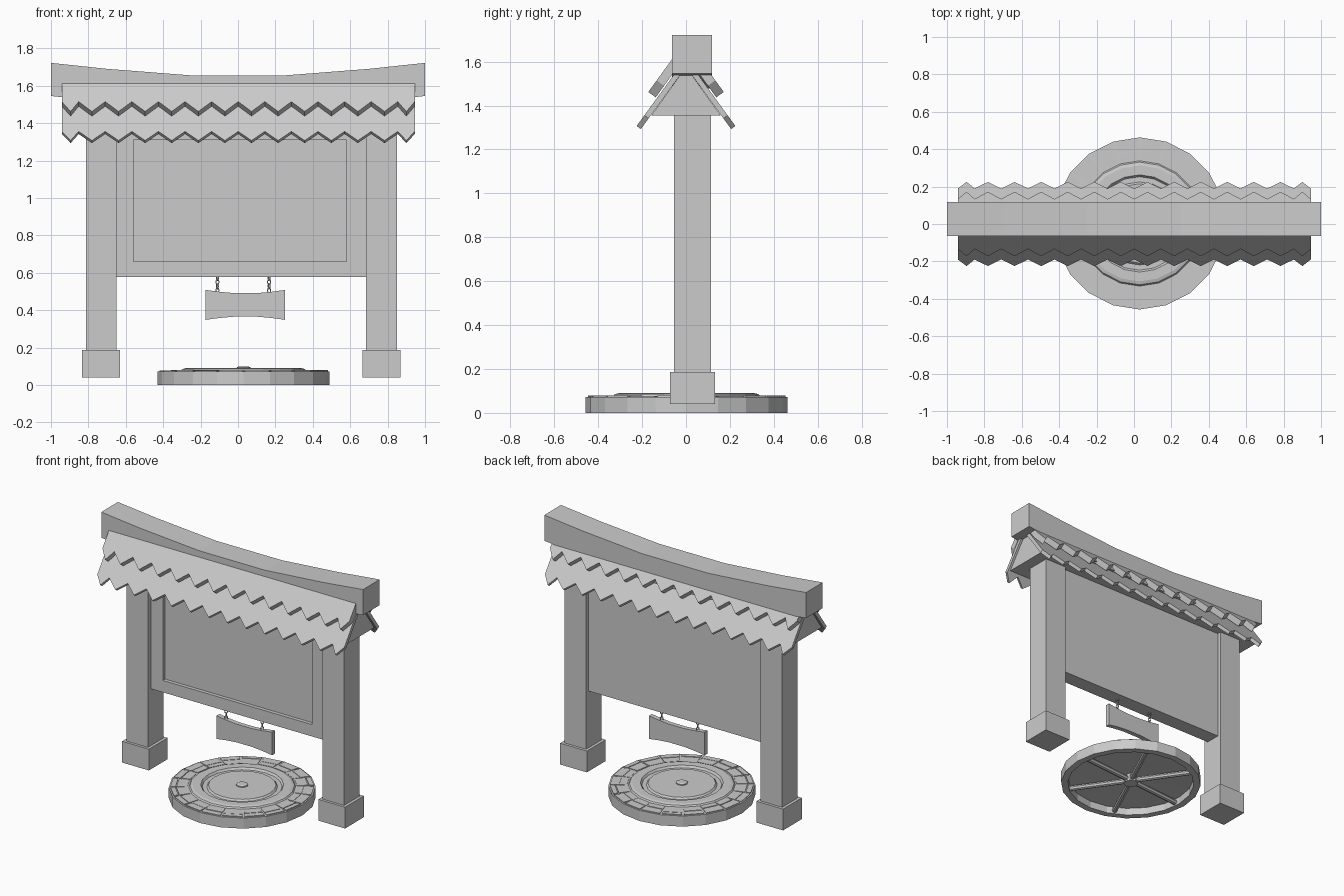
import bpy, bmesh, math, random
from mathutils import Vector, Matrix

if "Cube" in bpy.data.objects:
    bpy.data.objects.remove(bpy.data.objects["Cube"])

random.seed(4)
CX, CY = 0.02, 0.028      # axis of the posts and beam


def finish(name, bm):
    bmesh.ops.recalc_face_normals(bm, faces=bm.faces)
    me = bpy.data.meshes.new(name)
    bm.to_mesh(me)
    bm.free()
    ob = bpy.data.objects.new(name, me)
    bpy.context.collection.objects.link(ob)
    return ob


def prism(name, outline, offset):
    """Extrude a closed outline of 3D points along an offset vector."""
    bm = bmesh.new()
    face = bm.faces.new([bm.verts.new(p) for p in outline])
    ext = bmesh.ops.extrude_face_region(bm, geom=[face])
    moved = [v for v in ext['geom'] if isinstance(v, bmesh.types.BMVert)]
    bmesh.ops.translate(bm, verts=moved, vec=Vector(offset))
    if len(bm.faces) == len(outline) + 1:
        bm.faces.new([bm.verts[i] for i in range(len(outline))])
    return finish(name, bm)


def box(name, lo, hi):
    pts = [(lo[0], lo[1], lo[2]), (hi[0], lo[1], lo[2]),
           (hi[0], hi[1], lo[2]), (lo[0], hi[1], lo[2])]
    return prism(name, pts, (0, 0, hi[2] - lo[2]))


def lathe(name, profile, sides, centre):
    """Revolve a closed (radius, z) profile around the vertical axis."""
    bm = bmesh.new()
    rings = [[bm.verts.new((centre[0] + r * math.sin(2 * math.pi * i / sides),
                            centre[1] + r * math.cos(2 * math.pi * i / sides), z))
              for r, z in profile] for i in range(sides)]
    n = len(profile)
    for i in range(sides):
        a, b = rings[i], rings[(i + 1) % sides]
        for j in range(n):
            k = (j + 1) % n
            bm.faces.new((a[j], a[k], b[k], b[j]))
    bmesh.ops.remove_doubles(bm, verts=bm.verts, dist=1e-5)
    return finish(name, bm)


# Posts with square feet
for side, x in (("left", -0.732), ("right", 0.767)):
    box(side + "_post", (x - 0.082, -0.055, 0.18), (x + 0.082, 0.113, 1.42))
    box(side + "_foot", (x - 0.102, -0.073, 0.04), (x + 0.102, 0.132, 0.187))

# Notice board with a recessed front panel
bm = bmesh.new()
x0, x1, z0, z1 = -0.655, 0.69, 0.578, 1.40
outer = [(x0, z0), (x1, z0), (x1, z1), (x0, z1)]
inner = [(-0.56, 0.66), (0.58, 0.66), (0.58, 1.31), (-0.56, 1.31)]
loops = [[bm.verts.new((x, y, z)) for x, z in pts]
         for pts, y in ((outer, 0.085), (outer, -0.02), (inner, -0.02), (inner, 0.005))]
for a, b in zip(loops, loops[1:]):
    for i in range(4):
        j = (i + 1) % 4
        bm.faces.new((a[i], a[j], b[j], b[i]))
bm.faces.new(loops[0])
bm.faces.new(loops[-1])
finish("notice_board", bm)

# Sagging ridge beam
half = [(1.0, 1.722), (0.70, 1.69), (0.25, 1.655)]
top = [(-x, z) for x, z in half] + half[::-1]
under = [(x, z - 0.177) for x, z in top][::-1]
prism("ridge_beam", [(x, -0.064, z) for x, z in top + under], (0, 0.182, 0))

# Gable block under the roof
prism("gable_block", [(-0.925, -0.158, 1.355), (-0.925, 0.158, 1.355),
                      (-0.925, 0.022, 1.545), (-0.925, -0.022, 1.545)], (1.855, 0, 0))

# Roof shingle rows with zigzag lower edges, front and back
A = math.radians(54)


def shingle_row(name, mirror, tip, length, thick, tooth):
    xs = [-0.942]
    w = 0.1422
    xs += [-0.895, -0.852]
    for i in range(12):
        xs += [-0.852 + w * (i + 0.5), -0.852 + w * (i + 1)]
    xs += [0.90, 0.945]
    pts = [(x, 0 if i % 2 else tooth) for i, x in enumerate(xs)]
    pts += [(0.945, length), (-0.942, length)]
    s = -1 if mirror else 1
    outline = [(x, s * (tip[0] + d * math.cos(A)), tip[1] + d * math.sin(A))
               for x, d in pts]
    prism(name, outline, (0, s * thick * math.sin(A), -thick * math.cos(A)))


for label, mirror in (("front", False), ("back", True)):
    shingle_row(label + "_lower_shingles", mirror, (-0.225, 1.307), 0.30, 0.024, 0.06)
    shingle_row(label + "_upper_shingles", mirror, (-0.172, 1.462), 0.195, 0.042, 0.065)

# Small hanging plaque with curved edges
up = [(-0.173, 0.508), (-0.10, 0.498), (-0.02, 0.491), (0.10, 0.491), (0.18, 0.498), (0.252, 0.508)]
low = [(x, 0.856 - z) for x, z in up][::-1]
low = [(x, z) for x, z in low]
prism("hanging_plaque", [(x, CY - 0.016, z) for x, z in up + low], (0, 0.032, 0))

# Chains
for side, x in (("left", -0.11), ("right", 0.166)):
    for i in range(4):
        bpy.ops.mesh.primitive_torus_add(
            major_segments=8, minor_segments=5, major_radius=0.012, minor_radius=0.0035,
            location=(x, CY, 0.505 + 0.0225 * i),
            rotation=(math.pi / 2, 0, math.pi / 2 * (0.3 + i % 2)))
        link = bpy.context.object
        link.name = f"{side}_chain_link_{i + 1}"
        link.scale = (0.8, 1.15, 1)

# Round ground cover: hollow shell with stepped rings
C = (0.03, 0.003)
lathe("cover_shell", [(0.46, 0.0), (0.46, 0.073), (0.335, 0.076), (0.328, 0.085), (0.31, 0.09),
                      (0.26, 0.09), (0.25, 0.076), (0.222, 0.076), (0.212, 0.087),
                      (0.0, 0.087), (0.0, 0.062), (0.25, 0.055), (0.415, 0.05), (0.415, 0.0)], 20, C)

# Thin paving stones around the cover
bm = bmesh.new()
step = 2 * math.pi / 20
for i in range(20):
    a0, a1 = i * step + 0.015, (i + 1) * step - 0.015
    split = random.uniform(0.38, 0.42)
    for r0, r1 in ((0.343, split - 0.003), (split + 0.003, 0.45)):
        h = 0.077 + random.uniform(0, 0.003)
        quad = [(r0, a0), (r1, a0), (r1, a1), (r0, a1)]
        lo, hi = [[bm.verts.new((C[0] + r * math.sin(a), C[1] + r * math.cos(a), z))
                   for r, a in quad] for z in (0.070, h)]
        bm.faces.new(hi)
        bm.faces.new(lo)
        for j in range(4):
            k = (j + 1) % 4
            bm.faces.new((lo[j], lo[k], hi[k], hi[j]))
finish("cover_paving", bm)

# Centre bolt and underside hub
lathe("cover_bolt", [(0.0, 0.08), (0.038, 0.08), (0.038, 0.094), (0.026, 0.099), (0.0, 0.099)], 8, C)
lathe("cover_hub", [(0.0, 0.0), (0.048, 0.0), (0.048, 0.035), (0.03, 0.065), (0.0, 0.065)], 8, C)

# Underside spokes
for i in range(6):
    a = math.radians(5 + 60 * i)
    bpy.ops.mesh.primitive_cylinder_add(
        vertices=8, radius=0.018, depth=0.40,
        location=(C[0] + 0.22 * math.cos(a), C[1] + 0.22 * math.sin(a), 0.024),
        rotation=(0, math.pi / 2, a))
    bpy.context.object.name = f"cover_spoke_{i + 1}"
